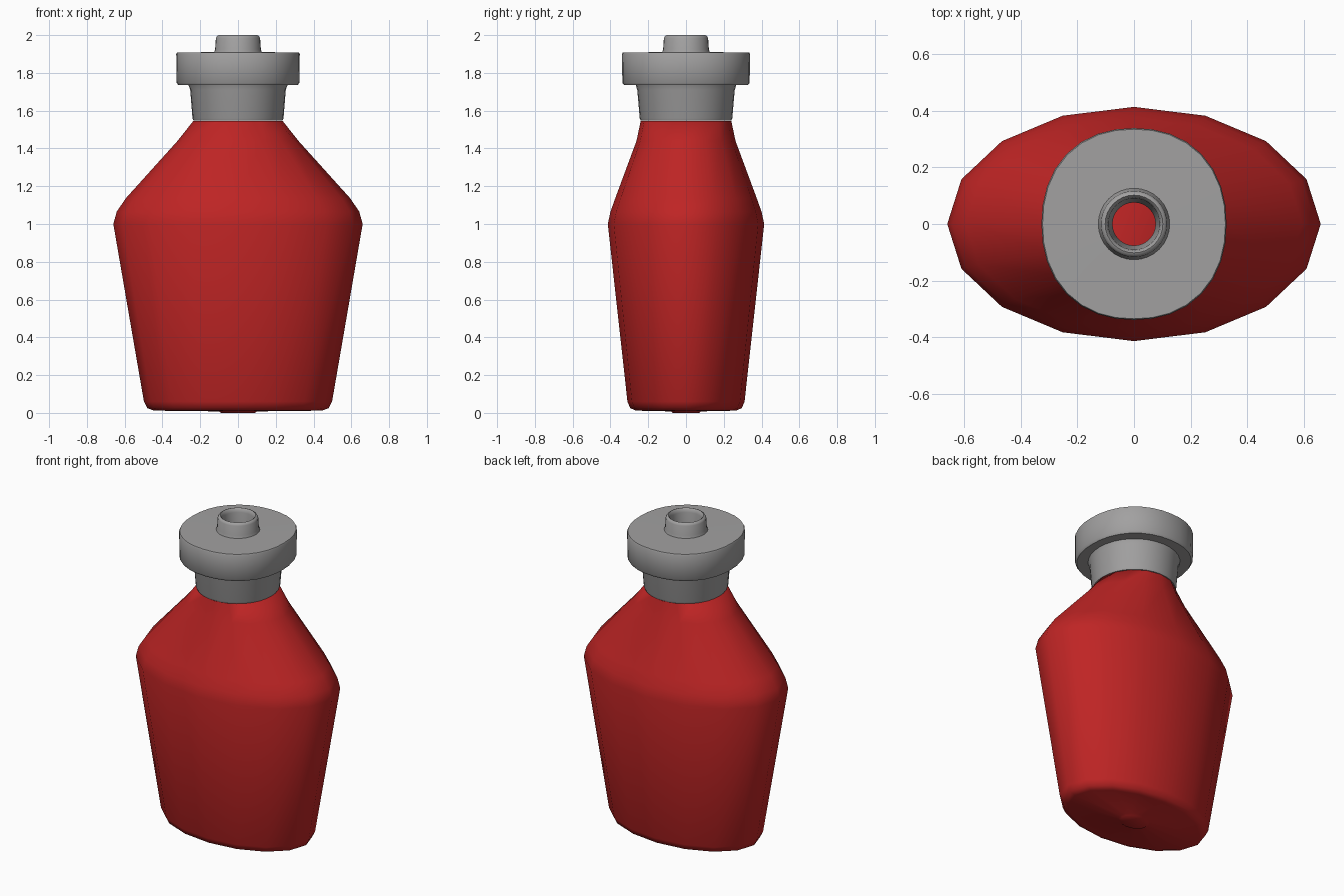
import bpy, bmesh, math

if "Cube" in bpy.data.objects:
    bpy.data.objects.remove(bpy.data.objects["Cube"])


def material(name, rgb):
    m = bpy.data.materials.new(name)
    m.diffuse_color = (*rgb, 1)
    m.use_nodes = True
    m.node_tree.nodes["Principled BSDF"].inputs["Base Color"].default_value = m.diffuse_color
    return m


red = material("red plastic", (0.52, 0.018, 0.018))
grey = material("grey plastic", (0.36, 0.355, 0.355))


def loft(name, rings, sides, mat, angle, power=2.0, cap=False, closed=False):
    """Stack rings of (rx, ry, z) into a skin; power above 2 squares the outline."""
    bm = bmesh.new()
    loops = []
    for rx, ry, z in rings:
        loop = []
        for i in range(sides):
            a = 2 * math.pi * i / sides
            c, s = math.cos(a), math.sin(a)
            k = (abs(c) ** power + abs(s) ** power) ** (-1 / power)
            loop.append(bm.verts.new((rx * c * k, ry * s * k, z)))
        loops.append(loop)
    pairs = list(zip(loops, loops[1:]))
    if closed:
        pairs.append((loops[-1], loops[0]))
    for lo, hi in pairs:
        for i in range(sides):
            j = (i + 1) % sides
            bm.faces.new((lo[i], lo[j], hi[j], hi[i]))
    if cap:
        bm.faces.new(loops[0][::-1])
        bm.faces.new(loops[-1])
    bmesh.ops.recalc_face_normals(bm, faces=bm.faces)
    me = bpy.data.meshes.new(name)
    bm.to_mesh(me)
    bm.free()
    me.materials.append(mat)
    ob = bpy.data.objects.new(name, me)
    bpy.context.collection.objects.link(ob)
    bpy.ops.object.select_all(action='DESELECT')
    ob.select_set(True)
    bpy.context.view_layer.objects.active = ob
    bpy.ops.object.shade_smooth_by_angle(angle=math.radians(angle))
    return ob


# Oval bottle body: rounded foot, flared sides, sloping shoulders
loft("bottle_body", [
    (0.09, 0.07, 0.0), (0.10, 0.08, 0.008), (0.445, 0.265, 0.012),
    (0.48, 0.295, 0.025), (0.498, 0.31, 0.06), (0.66, 0.414, 1.0),
    (0.642, 0.40, 1.065), (0.595, 0.375, 1.135), (0.32, 0.262, 1.44),
    (0.237, 0.24, 1.545)], 16, red, 60, cap=True)

# Neck collar under the cap
loft("neck_collar", [
    (0.20, 0.20, 1.547), (0.236, 0.24, 1.547), (0.241, 0.245, 1.56),
    (0.253, 0.258, 1.71), (0.262, 0.266, 1.735)], 32, grey, 40, power=2.05)

# Wide cap flange
loft("cap_flange", [
    (0.12, 0.12, 1.735), (0.316, 0.328, 1.735), (0.325, 0.337, 1.748),
    (0.327, 0.339, 1.90), (0.323, 0.335, 1.908), (0.12, 0.12, 1.91)],
    32, grey, 40, power=2.2)

# Hollow nozzle, its bore reaching down to the red body
loft("nozzle", [(r, r, z) for r, z in [
    (0.128, 1.905), (0.121, 1.925), (0.117, 1.985), (0.111, 1.996),
    (0.102, 2.0), (0.095, 1.993), (0.091, 1.975), (0.076, 1.75),
    (0.076, 1.55)]], 32, grey, 60)
